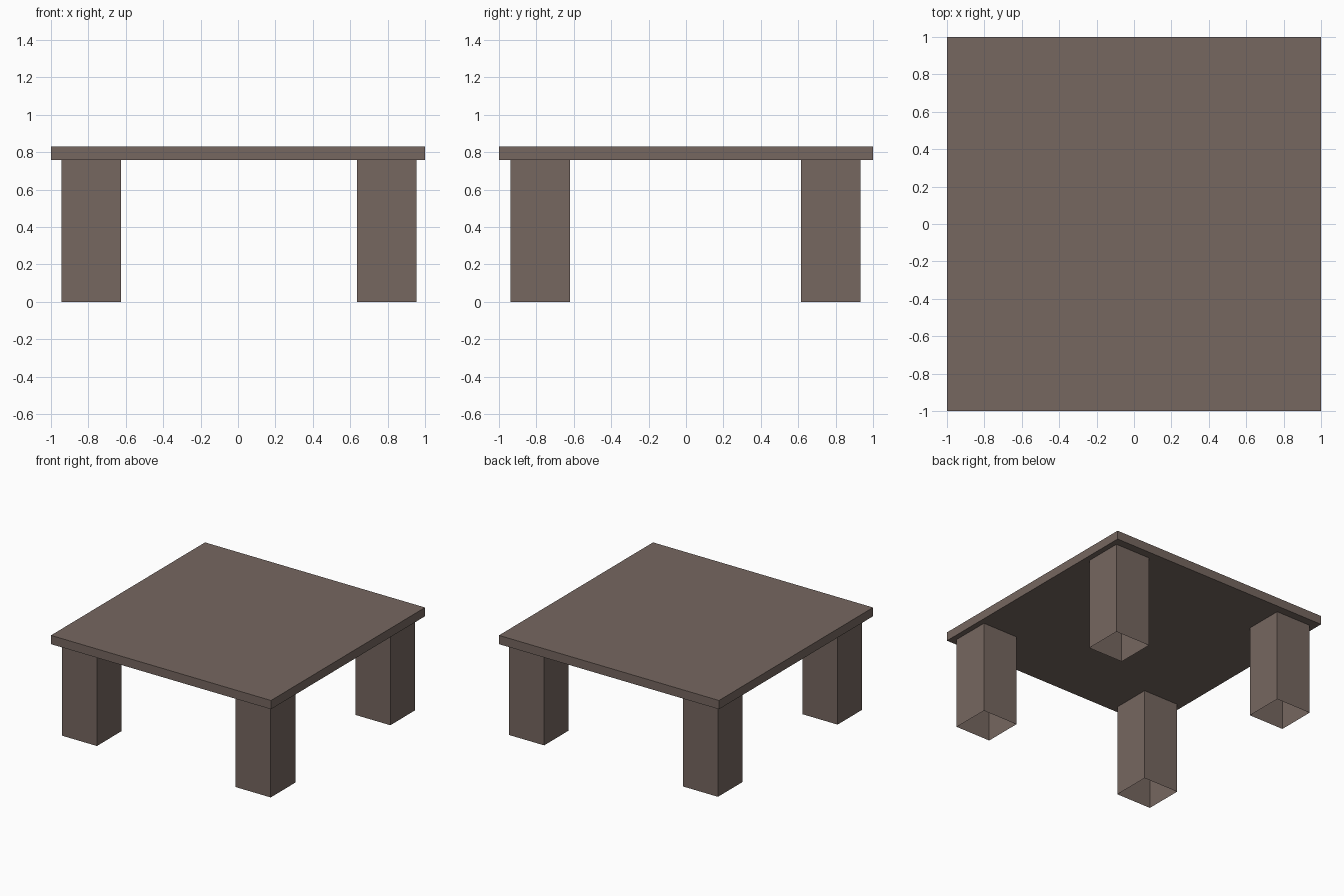
import bpy
import bmesh
from mathutils import Vector

if "Cube" in bpy.data.objects:
    bpy.data.objects.remove(bpy.data.objects["Cube"])

# Single brown colour
def srgb(c):
    c /= 255
    return c / 12.92 if c <= 0.04045 else ((c + 0.055) / 1.055) ** 2.4

brown = bpy.data.materials.new("dark_brown_wood")
brown.diffuse_color = (srgb(118), srgb(103), srgb(96), 1)
brown.use_nodes = True
brown.node_tree.nodes["Principled BSDF"].inputs["Base Color"].default_value = brown.diffuse_color


def box(name, low, high, open_bottom=False):
    """Axis-aligned box between two corners, optionally without its bottom face."""
    low, high = Vector(low), Vector(high)
    bm = bmesh.new()
    bmesh.ops.create_cube(bm, size=1)
    for v in bm.verts:
        v.co = (low + high) / 2 + v.co * (high - low)
    if open_bottom:
        bottom = [f for f in bm.faces if f.normal.z < -0.5]
        bmesh.ops.delete(bm, geom=bottom, context='FACES_ONLY')
    mesh = bpy.data.meshes.new(name)
    bm.to_mesh(mesh)
    bm.free()
    mesh.materials.append(brown)
    obj = bpy.data.objects.new(name, mesh)
    bpy.context.collection.objects.link(obj)
    return obj


TOP, UNDER, LEG = 0.832, 0.76, 0.319

# Table top slab
box("table_top", (-1, -1, UNDER), (1, 1, TOP))

# Four square legs, hollow and open at the foot
for side, x in (("left", -0.944), ("right", 0.636)):
    for end, y in (("front", -0.939), ("back", 0.614)):
        box(f"{end}_{side}_leg", (x, y, 0), (x + LEG, y + LEG, UNDER), open_bottom=True)
